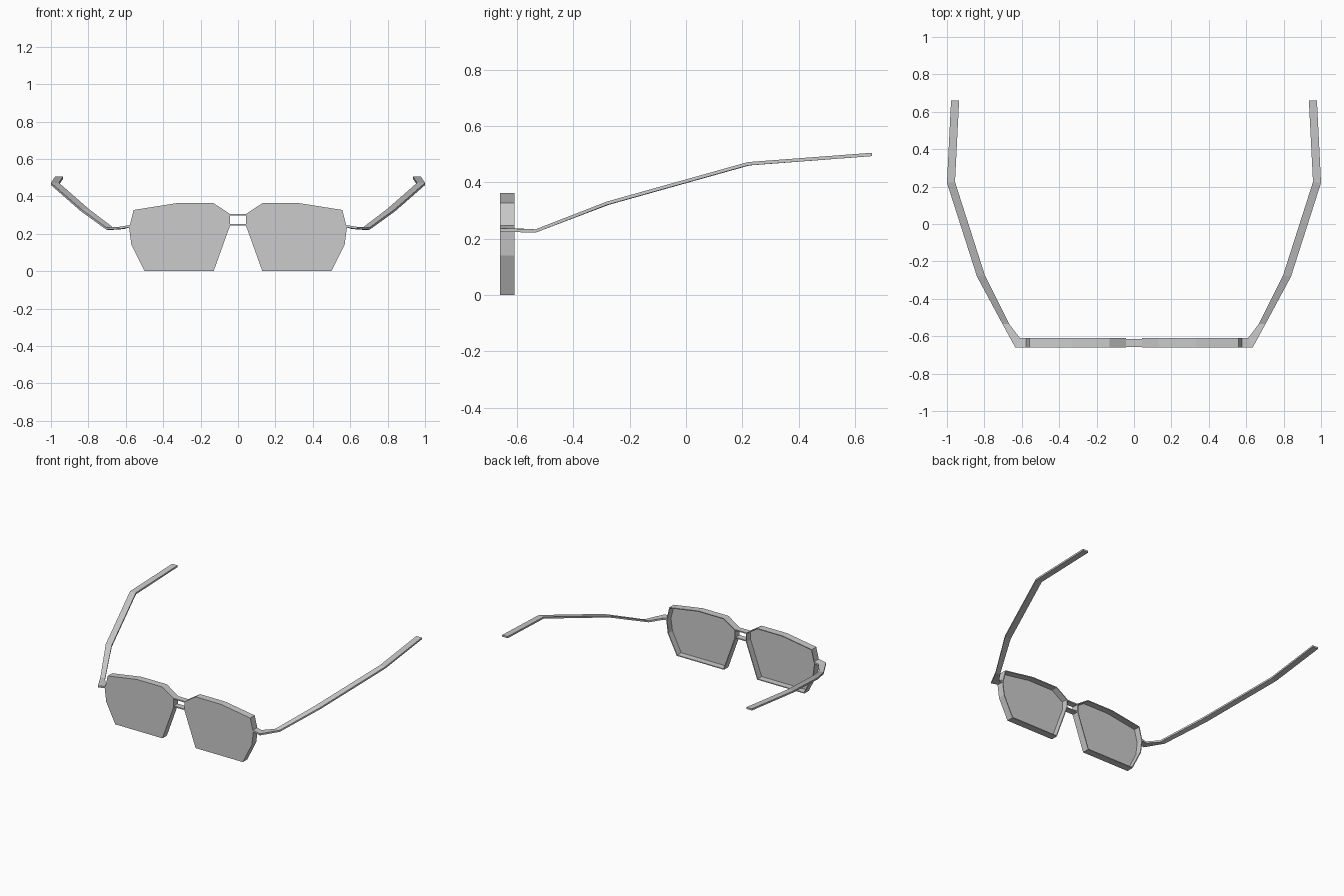
import bpy
import bmesh

cube = bpy.data.objects.get("Cube")
if cube:
    bpy.data.objects.remove(cube, do_unlink=True)

FRONT, BACK = -0.66, -0.61

# One grey for the whole pair
grey = bpy.data.materials.new("plain_grey")
grey.use_nodes = True
colour = (0.6, 0.6, 0.6, 1)
grey.diffuse_color = colour
grey.node_tree.nodes["Principled BSDF"].inputs["Base Color"].default_value = colour


def finish(name, bm):
    bmesh.ops.recalc_face_normals(bm, faces=bm.faces)
    mesh = bpy.data.meshes.new(name)
    bm.to_mesh(mesh)
    bm.free()
    mesh.materials.append(grey)
    obj = bpy.data.objects.new(name, mesh)
    bpy.context.collection.objects.link(obj)
    return obj


def loft(name, rings):
    """Skin equal-sized rings of points and cap both ends."""
    bm = bmesh.new()
    loops = [[bm.verts.new(p) for p in ring] for ring in rings]
    for a, b in zip(loops, loops[1:]):
        for i in range(len(a)):
            j = (i + 1) % len(a)
            bm.faces.new((a[i], a[j], b[j], b[i]))
    bm.faces.new(loops[0])
    bm.faces.new(loops[-1])
    return finish(name, bm)


# Lens outline (x, z), and arm stations (outer x, y, inner x, y, z)
OUTLINE = [(0.13, 0), (0.5, 0), (0.57, 0.14), (0.582, 0.23), (0.558, 0.327),
           (0.33, 0.363), (0.13, 0.363), (0.042, 0.305), (0.042, 0.245)]
ARM = [(0.575, FRONT, 0.575, BACK, 0.241), (0.635, FRONT, 0.61, BACK, 0.231),
       (0.703, -0.535, 0.667, -0.535, 0.227), (0.84, -0.28, 0.797, -0.275, 0.326),
       (1.0, 0.22, 0.957, 0.225, 0.466), (0.978, 0.66, 0.935, 0.66, 0.499)]
HALF = 0.006


def lens_shell(name, side):
    """Flat front pane with a thin rim wall running back, open behind."""
    bm = bmesh.new()
    front = [bm.verts.new((side * x, FRONT, z)) for x, z in OUTLINE]
    bm.faces.new(front)
    back = [bm.verts.new((side * x, BACK, z)) for x, z in OUTLINE]
    for i in range(len(front)):
        j = (i + 1) % len(front)
        bm.faces.new((front[i], front[j], back[j], back[i]))
    obj = finish(name, bm)
    # Normals face outward, so the wall thickens inward
    solid = obj.modifiers.new("wall", "SOLIDIFY")
    solid.thickness = 0.006
    solid.offset = -1
    solid.use_even_offset = True


for label, side in (("left", 1), ("right", -1)):
    lens_shell(label + "_lens", side)
    loft(label + "_arm", [
        [(side * ox, oy, z - HALF), (side * ix, iy, z - HALF),
         (side * ix, iy, z + HALF), (side * ox, oy, z + HALF)]
        for ox, oy, ix, iy, z in ARM])

# Two thin bars across the nose
for label, z in (("upper", 0.302), ("lower", 0.248)):
    loft(label + "_bridge", [
        [(x, FRONT + 0.003, z - 0.004), (x, BACK - 0.005, z - 0.004),
         (x, BACK - 0.005, z + 0.004), (x, FRONT + 0.003, z + 0.004)]
        for x in (-0.046, 0.046)])
